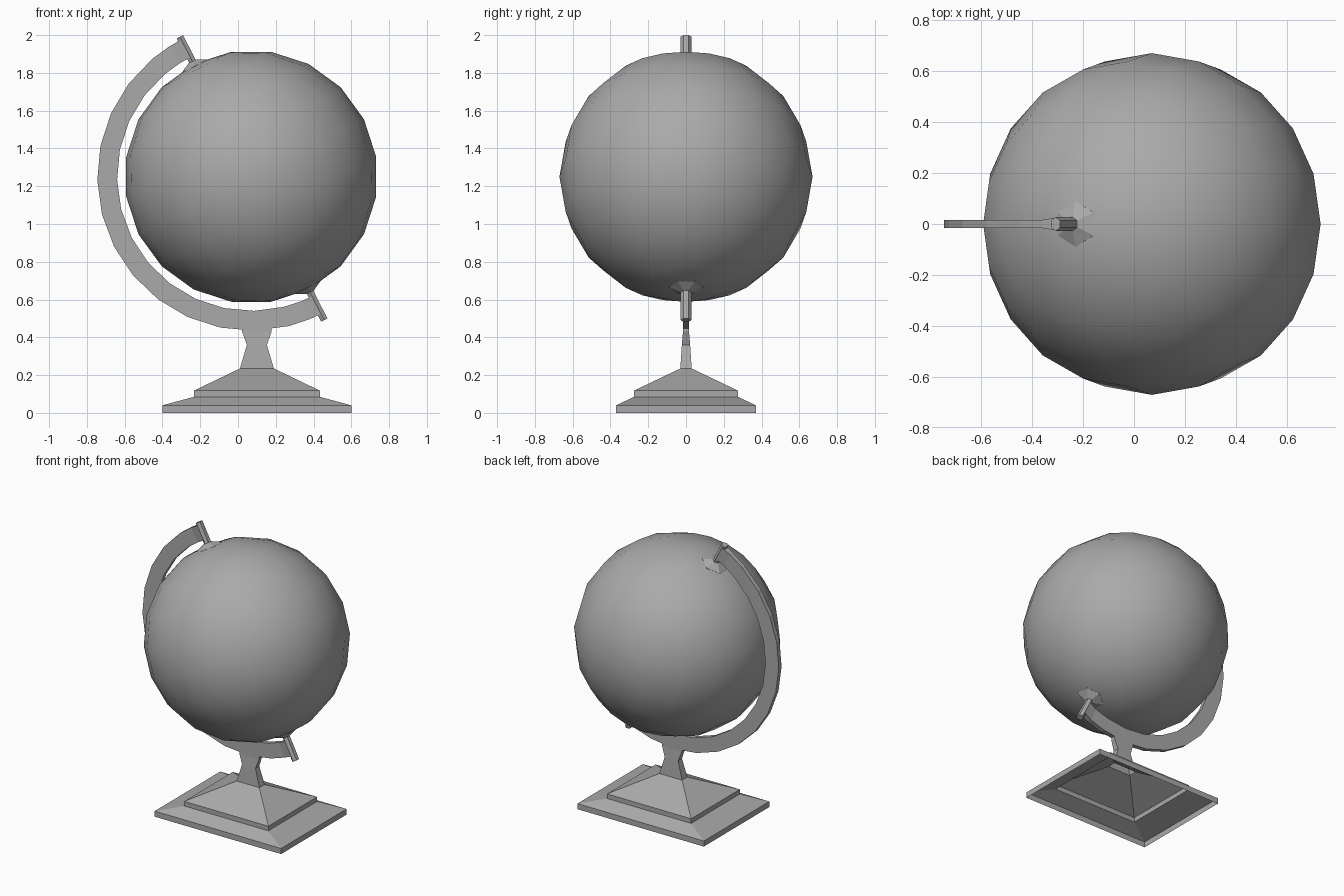
import bpy, bmesh
from math import sin, cos, pi, radians
from mathutils import Matrix

cube = bpy.data.objects.get("Cube")
if cube:
    bpy.data.objects.remove(cube, do_unlink=True)

grey = bpy.data.materials.new("plain grey")
grey.use_nodes = True
colour = (0.4, 0.4, 0.4, 1)
grey.diffuse_color = colour
grey.node_tree.nodes["Principled BSDF"].inputs["Base Color"].default_value = colour

TILT = radians(27)
CENTRE = (0.07, 0, 1.25)
AXIS = Matrix.Translation(CENTRE) @ Matrix.Rotation(-TILT, 4, "Y")


def finish(name, bm, smooth=False):
    bmesh.ops.recalc_face_normals(bm, faces=bm.faces)
    mesh = bpy.data.meshes.new(name)
    bm.to_mesh(mesh)
    bm.free()
    mesh.materials.append(grey)
    for face in mesh.polygons:
        face.use_smooth = smooth
    obj = bpy.data.objects.new(name, mesh)
    bpy.context.collection.objects.link(obj)
    return obj


def loft(name, rings, cap_start=False, cap_end=False, matrix=None):
    """Skin a list of equal-length point rings."""
    bm = bmesh.new()
    loops = [[bm.verts.new(p) for p in ring] for ring in rings]
    n = len(loops[0])
    for a, b in zip(loops, loops[1:]):
        for i in range(n):
            j = (i + 1) % n
            bm.faces.new((a[i], a[j], b[j], b[i]))
    if cap_start:
        bm.faces.new(loops[0])
    if cap_end:
        bm.faces.new(loops[-1])
    if matrix:
        bm.transform(matrix)
    return finish(name, bm)


def rectangle(hx, hy, z, cx=0.1):
    return [(cx - hx, -hy, z), (cx + hx, -hy, z), (cx + hx, hy, z), (cx - hx, hy, z)]


def hexagon(rx, ry, z):
    return [(rx * cos(pi / 2 + i * pi / 3), ry * sin(pi / 2 + i * pi / 3), z)
            for i in range(6)]


# Stepped base, hollow and open underneath
loft("base", [rectangle(*r) for r in (
    (0.5, 0.37, 0), (0.5, 0.37, 0.04), (0.333, 0.275, 0.085),
    (0.333, 0.275, 0.118), (0.09, 0.03, 0.235))])

# Waisted stem between base and arm
loft("stem", [rectangle(*r) for r in (
    (0.09, 0.03, 0.235), (0.053, 0.022, 0.36), (0.078, 0.016, 0.43),
    (0.078, 0.016, 0.5))], cap_end=True)

# Half-ring arm, flared where it holds the pins
STEPS = 14
angles = [pi / 2 + TILT + pi * i / STEPS for i in range(STEPS + 1)]
flare = radians(5)
angles = [angles[0], angles[0] + flare] + angles[1:-1] + [angles[-1] - flare, angles[-1]]
sections = []
for k, a in enumerate(angles):
    half = 0.026 if k in (0, len(angles) - 1) else 0.016
    sections.append([(CENTRE[0] + r * cos(a), y, CENTRE[2] + r * sin(a))
                     for r, y in ((0.71, -half), (0.815, -half), (0.815, half), (0.71, half))])
loft("arm", sections, True, True)

# Globe, tilted on its axis
bm = bmesh.new()
bmesh.ops.create_uvsphere(bm, u_segments=20, v_segments=10, radius=0.67)
bm.transform(AXIS)
finish("globe", bm, smooth=True)

# Pin and collar at each pole
for name, sign, end in (("upper", 1, 0.832), ("lower", -1, 0.852)):
    loft(name + "_pin", [hexagon(0.022, 0.028, sign * d) for d in (0.64, end)],
         True, True, AXIS)
    loft(name + "_collar", [hexagon(r, r, sign * d) for r, d in
                            ((0.09, 0.64), (0.09, 0.658), (0.026, 0.686))],
         True, True, AXIS)
